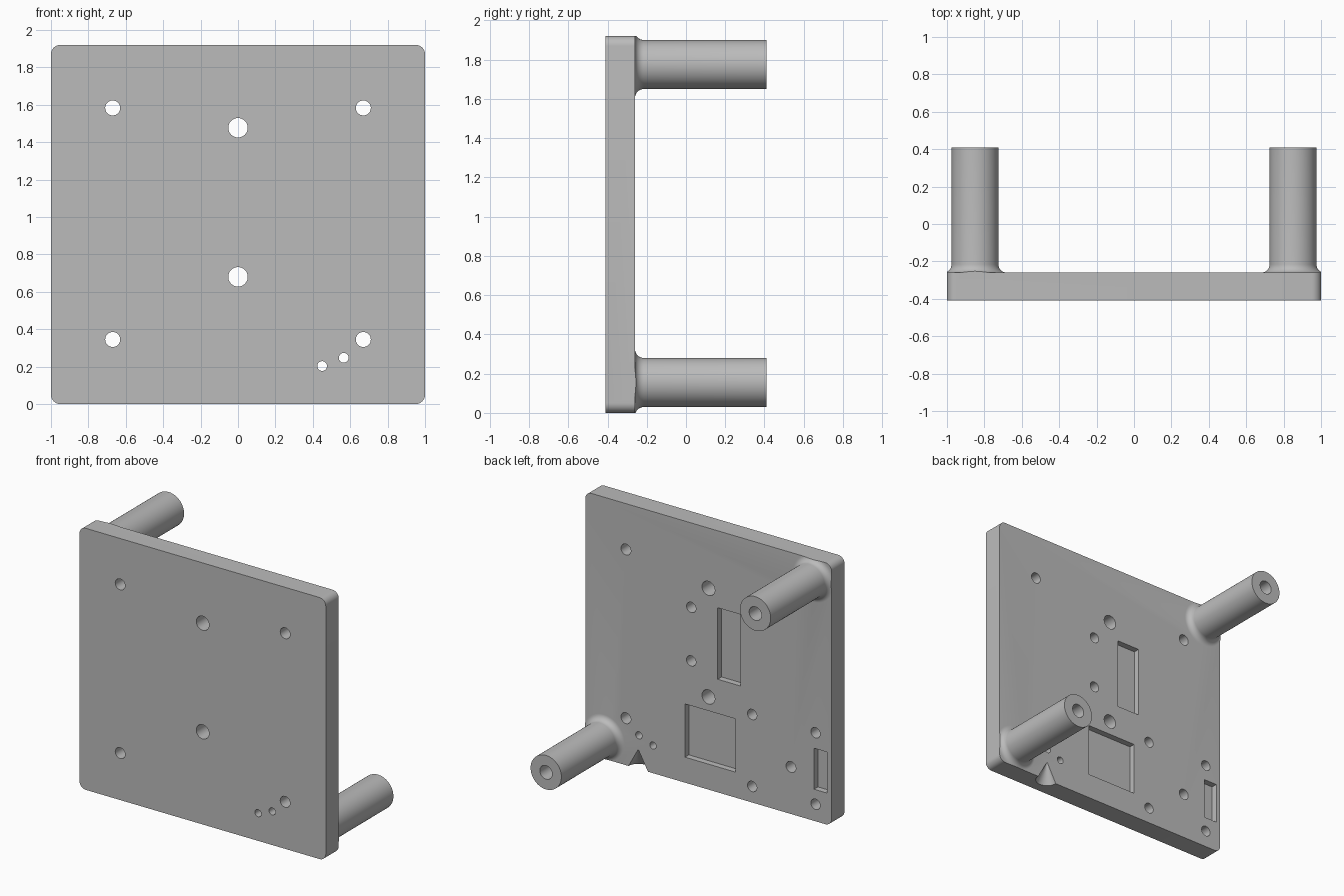
import bpy, bmesh, math
from mathutils import Matrix

if "Cube" in bpy.data.objects:
    bpy.data.objects.remove(bpy.data.objects["Cube"], do_unlink=True)

FRONT, BACK, TIP = -0.41, -0.26, 0.41
HEIGHT = 1.92
SEGMENTS = 48

grey = bpy.data.materials.new("plain grey")
grey.use_nodes = True
grey.diffuse_color = (0.5, 0.5, 0.5, 1)
grey.node_tree.nodes["Principled BSDF"].inputs["Base Color"].default_value = (0.5, 0.5, 0.5, 1)


def make(name, bm):
    bmesh.ops.recalc_face_normals(bm, faces=bm.faces)
    mesh = bpy.data.meshes.new(name)
    bm.to_mesh(mesh)
    bm.free()
    mesh.materials.append(grey)
    ob = bpy.data.objects.new(name, mesh)
    bpy.context.collection.objects.link(ob)
    return ob


def slab(name, radius):
    """Upright plate with rounded corners."""
    bm = bmesh.new()
    verts = []
    corners = [(1, 1), (-1, 1), (-1, 0), (1, 0)]
    for i, (sx, sz) in enumerate(corners):
        cx = sx * (1 - radius)
        cz = HEIGHT - radius if sz else radius
        for k in range(9):
            a = math.radians(90 * i + 90 * k / 8)
            verts.append(bm.verts.new((cx + radius * math.cos(a), FRONT, cz + radius * math.sin(a))))
    face = bm.faces.new(verts)
    ext = bmesh.ops.extrude_face_region(bm, geom=[face])
    moved = [v for v in ext["geom"] if isinstance(v, bmesh.types.BMVert)]
    bmesh.ops.translate(bm, verts=moved, vec=(0, BACK - FRONT, 0))
    return make(name, bm)


def box(name, x0, x1, y0, y1, z0, z1):
    bm = bmesh.new()
    bmesh.ops.create_cube(bm, size=1)
    bmesh.ops.scale(bm, verts=bm.verts, vec=(x1 - x0, y1 - y0, z1 - z0))
    bmesh.ops.translate(bm, verts=bm.verts, vec=((x0 + x1) / 2, (y0 + y1) / 2, (z0 + z1) / 2))
    return make(name, bm)


def lathe(name, x, z, profile):
    """Closed solid of (radius, y) rings around an axis along y."""
    bm = bmesh.new()
    rings = []
    for r, y in profile:
        angles = [2 * math.pi * k / SEGMENTS for k in range(SEGMENTS)]
        rings.append([bm.verts.new((x + r * math.cos(a), y, z + r * math.sin(a))) for a in angles])
    for low, high in zip(rings, rings[1:]):
        for k in range(SEGMENTS):
            n = (k + 1) % SEGMENTS
            bm.faces.new((low[k], low[n], high[n], high[k]))
    bm.faces.new(rings[0])
    bm.faces.new(rings[-1])
    return make(name, bm)


def boolean(target, other, operation):
    mod = target.modifiers.new("boolean", "BOOLEAN")
    mod.operation = operation
    mod.solver = "EXACT"
    mod.object = other
    bpy.context.view_layer.objects.active = target
    bpy.ops.object.modifier_apply(modifier=mod.name)
    bpy.data.objects.remove(other, do_unlink=True)


plate = slab("mounting_plate", 0.05)

# Posts with a filleted foot, trimmed to the plate outline
R, FILLET = 0.125, 0.045
foot = []
for k in range(9):
    a = math.radians(90 * k / 8)
    foot.append((R + FILLET * (1 - math.sin(a)), BACK + FILLET * (1 - math.cos(a))))
for x, z in [(-0.85, 1.775), (0.85, 0.155)]:
    post = lathe("post", x, z, [(R + FILLET, BACK - 0.03)] + foot + [(R, TIP)])
    boolean(post, box("trim", -1, 1, FRONT, 1, 0, HEIGHT), "INTERSECT")
    boolean(plate, post, "UNION")
    boolean(plate, lathe("post_bore", x, z, [(0.001, -0.07), (0.05, -0.04), (0.05, 0.5)]), "DIFFERENCE")

# Through holes
holes = [(x, z, 0.04) for x in (-0.67, 0.67) for z in (0.345, 1.583)]
holes += [(0, 0.68, 0.052), (0, 1.477, 0.052), (0.45, 0.203, 0.026), (0.565, 0.247, 0.026)]
for x, z, r in holes:
    boolean(plate, lathe("hole", x, z, [(r, FRONT - 0.1), (r, BACK + 0.02)]), "DIFFERENCE")

# Blind screw holes on the back
for x, z in [(0.14, 1.30), (0.14, 0.907), (-0.355, 0.646), (-0.355, 0.118), (-0.87, 0.65), (-0.87, 0.125)]:
    boolean(plate, lathe("screw_hole", x, z, [(0.038, BACK - 0.1), (0.038, BACK + 0.02)]), "DIFFERENCE")

# Rectangular pockets on the back
for x0, x1, z0, z1 in [(-0.26, -0.075, 0.83, 1.355), (-0.22, 0.19, 0.187, 0.578), (-0.964, -0.858, 0.232, 0.533)]:
    boolean(plate, box("pocket", x0, x1, BACK - 0.045, BACK + 0.05, z0, z1), "DIFFERENCE")

# Conical cable notch in the bottom back edge
bm = bmesh.new()
bmesh.ops.create_cone(bm, cap_ends=True, segments=SEGMENTS, radius1=0.09, radius2=0.002, depth=0.16,
                      matrix=Matrix.Translation((0.57, BACK, 0.06)))
boolean(plate, make("notch", bm), "DIFFERENCE")

bpy.ops.object.select_all(action="DESELECT")
plate.select_set(True)
bpy.context.view_layer.objects.active = plate
bpy.ops.object.shade_smooth_by_angle(angle=math.radians(30))
